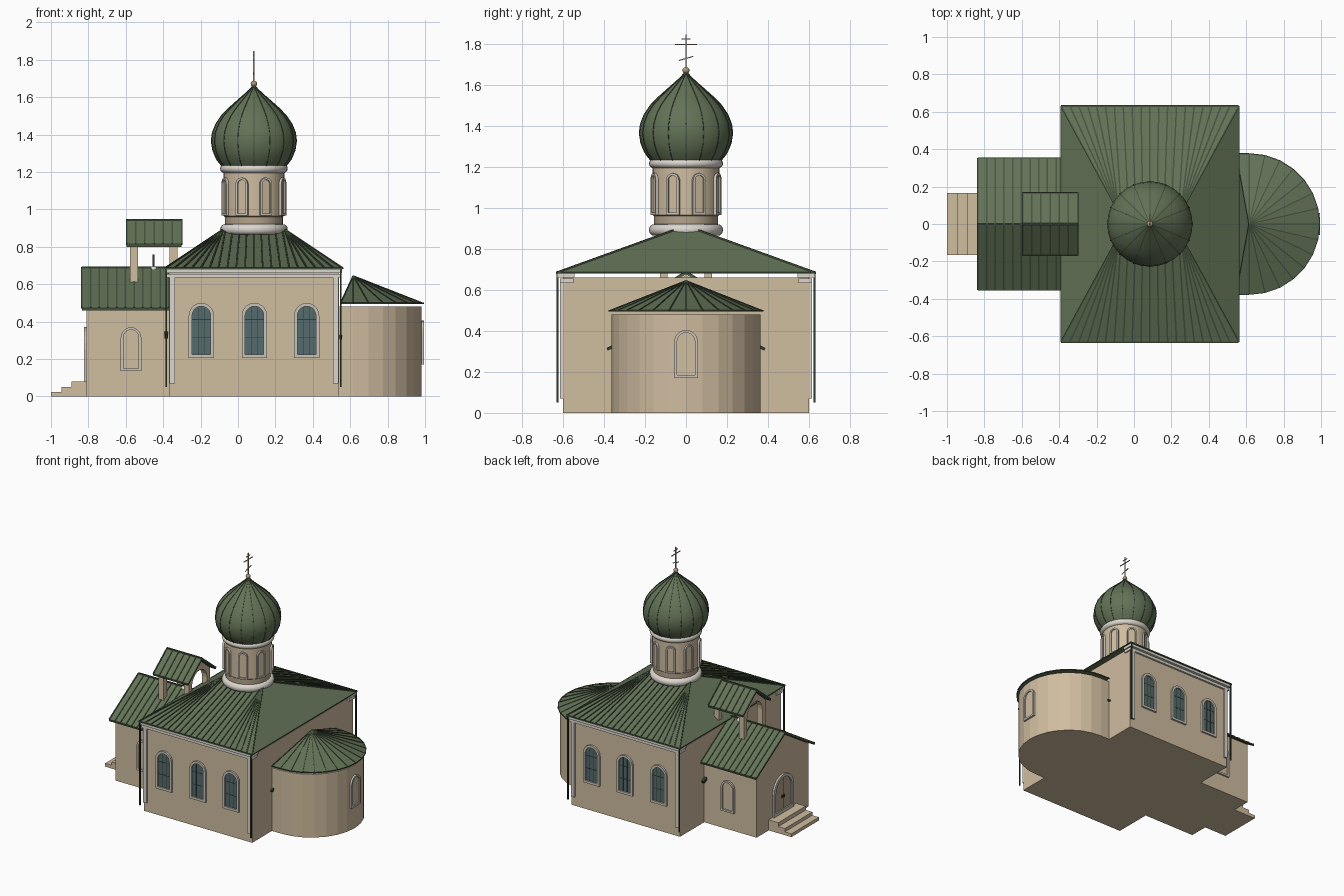
import bpy, bmesh
from math import sin, cos, pi, radians
from mathutils import Vector as V, Matrix

cube = bpy.data.objects.get("Cube")
if cube:
    bpy.data.objects.remove(cube)


def material(name, rgb):
    m = bpy.data.materials.new(name)
    m.use_nodes = True
    m.diffuse_color = (*rgb, 1)
    m.node_tree.nodes["Principled BSDF"].inputs["Base Color"].default_value = (*rgb, 1)
    return m


GREEN = material("roof green", (0.123, 0.17, 0.094))
SEAM = material("seam green", (0.06, 0.088, 0.05))
DARK = material("pipe dark green", (0.03, 0.048, 0.028))
TAN = material("wall tan", (0.63, 0.508, 0.352))
WHITE = material("trim white", (0.72, 0.68, 0.62))
GREY = material("frame grey", (0.60, 0.56, 0.49))
TEAL = material("glass teal", (0.09, 0.145, 0.15))
TAUPE = material("door taupe", (0.46, 0.37, 0.255))
GOLD = material("cross gold", (0.45, 0.32, 0.19))


def finish(bm, name, mat, smooth=False):
    bmesh.ops.recalc_face_normals(bm, faces=bm.faces)
    me = bpy.data.meshes.new(name)
    bm.to_mesh(me)
    bm.free()
    ob = bpy.data.objects.new(name, me)
    bpy.context.collection.objects.link(ob)
    me.materials.append(mat)
    if smooth:
        bpy.ops.object.select_all(action='DESELECT')
        bpy.context.view_layer.objects.active = ob
        ob.select_set(True)
        bpy.ops.object.shade_smooth_by_angle(angle=radians(40))


def prism(bm, pts, vec):
    """Extrude a closed outline of 3D points along vec."""
    a = [bm.verts.new(p) for p in pts]
    b = [bm.verts.new(V(p) + V(vec)) for p in pts]
    bm.faces.new(a)
    bm.faces.new(b[::-1])
    for i in range(len(a)):
        j = (i + 1) % len(a)
        bm.faces.new((a[i], b[i], b[j], a[j]))


def box(bm, x0, x1, y0, y1, z0, z1):
    prism(bm, [(x0, y0, z0), (x1, y0, z0), (x1, y1, z0), (x0, y1, z0)], (0, 0, z1 - z0))


def bar(bm, p, q, w):
    """Square bar of width w between two points."""
    d = V(q) - V(p)
    m = Matrix.Translation((V(p) + V(q)) / 2) @ d.to_track_quat('Z', 'Y').to_matrix().to_4x4()
    bmesh.ops.create_cube(bm, size=1, matrix=m @ Matrix.Diagonal((w, w, d.length, 1)))


def lathe(name, profile, centre, mat, n=32):
    bm = bmesh.new()
    rings = [[bm.verts.new((centre[0] + r * cos(2 * pi * i / n), centre[1] + r * sin(2 * pi * i / n), z))
              for i in range(n)] for r, z in profile]
    for a, b in zip(rings, rings[1:]):
        for i in range(n):
            j = (i + 1) % n
            bm.faces.new((a[i], a[j], b[j], b[i]))
    bm.faces.new(rings[0])
    bm.faces.new(rings[-1])
    finish(bm, name, mat, True)


def arch(w, h, base=0, n=10):
    """Round-topped outline as (u, v), from bottom right over the top to bottom left."""
    r = w / 2
    top = [(r * cos(pi * i / n), h - r + r * sin(pi * i / n)) for i in range(n + 1)]
    return [(r, base)] + top + [(-r, base)]


def opening(name, origin, normal, w, h, rim, fill, glazed=False):
    """Arched frame with an inset panel on a wall facing normal."""
    nrm = V(normal)
    u = V((0, 0, 1)).cross(nrm)
    at = lambda p, d=0: V(origin) + u * p[0] + V((0, 0, p[1])) + nrm * d
    bm = bmesh.new()
    out, inn = arch(w, h), arch(w - 2 * rim, h - rim, rim)
    for i in range(len(out)):
        j = (i + 1) % len(out)
        prism(bm, [at(out[i]), at(out[j]), at(inn[j]), at(inn[i])], nrm * 0.014)
    finish(bm, name + "_frame", GREY)
    bm = bmesh.new()
    prism(bm, [at(p) for p in inn], nrm * 0.004)
    finish(bm, name + "_panel", fill)
    if glazed:
        bm = bmesh.new()
        half = w / 2 - rim
        for s in (-half / 3, half / 3):
            bar(bm, at((s, rim), 0.004), at((s, h - rim * 1.3), 0.004), 0.003)
        for z in (0.38, 0.7):
            bar(bm, at((-half, h * z), 0.004), at((half, h * z), 0.004), 0.003)
        finish(bm, name + "_glazing_bars", DARK)


# Main hall
bm = bmesh.new()
box(bm, -0.37, 0.54, -0.6, 0.6, 0, 0.66)
finish(bm, "hall_walls", TAN)
bm = bmesh.new()
pipes = bmesh.new()
for s in (-1, 1):
    box(bm, -0.38, 0.55, s * 0.55, s * 0.615, 0.635, 0.655)
    box(bm, -0.385, 0.555, s * 0.545, s * 0.628, 0.66, 0.68)
    for x in (-0.366, 0.508):
        box(bm, x, x + 0.028, s * 0.598, s * 0.615, 0.07, 0.64)
    for x in (-0.383, 0.55):
        bar(pipes, (x, s * 0.628, 0.05), (x, s * 0.628, 0.68), 0.009)
    # Small spouts beside the apse and porch
    bar(pipes, (0.55, s * 0.355, 0.325), (0.55, s * 0.385, 0.31), 0.014)
    bar(pipes, (-0.383, s * 0.3, 0.34), (-0.383, s * 0.345, 0.32), 0.02)
finish(bm, "cornices_and_corner_strips", WHITE)
finish(pipes, "downpipes", DARK)

# Hall hipped roof with fanned seams
CX, EX, EY, TX, TY, ZB, ZT = 0.085, 0.475, 0.63, 0.165, 0.06, 0.684, 0.89
bm = bmesh.new()
signs = [(-1, -1), (1, -1), (1, 1), (-1, 1)]
low = [bm.verts.new((CX + a * EX, b * EY, ZB)) for a, b in signs]
top = [bm.verts.new((CX + a * TX, b * TY, ZT)) for a, b in signs]
bm.faces.new(low)
bm.faces.new(top)
for i in range(4):
    j = (i + 1) % 4
    bm.faces.new((low[i], low[j], top[j], top[i]))
finish(bm, "hall_roof", GREEN)
bm = bmesh.new()
for s in (-1, 1):
    for i in range(21):
        x = -EX + 2 * EX * i / 20
        t = max(-TX, min(TX, x * 0.8))
        bar(bm, (CX + x, s * EY, ZB + 0.002), (CX + t, s * TY, ZT + 0.002), 0.008)
    bar(bm, (CX - EX, s * EY, ZB), (CX + EX, s * EY, ZB), 0.01)
    bar(bm, (CX + s * EX, -EY, ZB), (CX + s * EX, EY, ZB), 0.006)
finish(bm, "hall_roof_seams", SEAM)

for s, side in ((-1, "front"), (1, "back")):
    for i, x in enumerate((-0.196, 0.088, 0.367)):
        opening(f"{side}_window_{i + 1}", (x, s * 0.6, 0.205), (0, s, 0), 0.135, 0.295, 0.018, TEAL, True)
    opening(f"{side}_porch_niche", (-0.572, s * 0.31, 0.135), (0, s, 0), 0.11, 0.235, 0.014, TAN)
opening("apse_niche", (0.98, 0, 0.17), (1, 0, 0), 0.115, 0.235, 0.014, TAN)

# Apse
N, AX = 14, 0.616
arc = lambda r, z: [(AX + r * sin(pi * i / N), -r * cos(pi * i / N), z) for i in range(N + 1)]
bm = bmesh.new()
prism(bm, [(0.53, -0.364, 0)] + arc(0.364, 0) + [(0.53, 0.364, 0)], (0, 0, 0.48))
finish(bm, "apse_walls", TAN)
bm = bmesh.new()
seams = bmesh.new()
rim_pts = [(0.548, -0.375, 0.498)] + arc(0.375, 0.498) + [(0.548, 0.375, 0.498)]
ring = [bm.verts.new(p) for p in rim_pts]
tip = bm.verts.new((AX, 0, 0.645))
bm.faces.new(ring)
for i in range(len(ring)):
    bm.faces.new((ring[i], ring[(i + 1) % len(ring)], tip))
finish(bm, "apse_roof", GREEN)
for p, q in zip(rim_pts, rim_pts[1:]):
    bar(seams, p, q, 0.007)
for p in rim_pts:
    bar(seams, p, (AX, 0, 0.645), 0.006)
finish(seams, "apse_roof_seams", SEAM)


# Gabled roofs of the porch and the belfry
def gable(name, x0, x1, half, eave, ridge, seams):
    t = 0.014
    bm = bmesh.new()
    prism(bm, [(x0, -half, eave), (x0, -half, eave + t), (x0, 0, ridge), (x0, half, eave + t),
               (x0, half, eave), (x0, 0, ridge - t)], (x1 - x0, 0, 0))
    finish(bm, name, GREEN)
    bm = bmesh.new()
    for s in (-1, 1):
        for i in range(seams + 1):
            x = x0 + (x1 - x0) * i / seams
            bar(bm, (x, s * half, eave + t), (x, 0, ridge), 0.008)
        bar(bm, (x0, s * half, eave + 0.007), (x1, s * half, eave + 0.007), 0.01)
    bar(bm, (x0, 0, ridge), (x1, 0, ridge), 0.01)
    finish(bm, name + "_seams", SEAM)


gable("porch_roof", -0.835, -0.37, 0.35, 0.46, 0.69, 10)
gable("belfry_roof", -0.595, -0.302, 0.165, 0.80, 0.945, 6)
bm = bmesh.new()
prism(bm, [(-0.81, -0.31, 0), (-0.81, -0.31, 0.48), (-0.81, 0, 0.672), (-0.81, 0.31, 0.48), (-0.81, 0.31, 0)],
      (0.45, 0, 0))
finish(bm, "porch_walls", TAN)

# Belfry arches and bell
bm = bmesh.new()
for x in (-0.577, -0.365):
    outline = [(0.128, 0.6), (0.128, 0.82), (0, 0.927), (-0.128, 0.82), (-0.128, 0.6)] + arch(0.18, 0.85, 0.6)[::-1]
    prism(bm, [(x, y, z) for y, z in outline], (0.042, 0, 0))
finish(bm, "belfry_arches", TAN)
lathe("bell", [(0.022, 0.678), (0.018, 0.688), (0.008, 0.696)], (-0.452, 0), WHITE, 12)
bm = bmesh.new()
bar(bm, (-0.452, 0, 0.69), (-0.452, 0, 0.76), 0.009)
finish(bm, "bell_hanger", DARK)

# Door and steps
opening("door", (-0.81, 0, 0.08), (-1, 0, 0), 0.24, 0.29, 0.024, TAUPE)
bm = bmesh.new()
bar(bm, (-0.814, 0, 0.104), (-0.814, 0, 0.345), 0.005)
for s in (-1, 1):
    bar(bm, (-0.817, s * 0.012, 0.19), (-0.817, s * 0.012, 0.21), 0.008)
finish(bm, "door_split_and_handles", DARK)
bm = bmesh.new()
for x, z in ((-1, 0.025), (-0.945, 0.05), (-0.89, 0.08)):
    box(bm, x, -0.8, -0.165, 0.165, 0, z)
finish(bm, "entrance_steps", TAN)

# Drum with base band, rings and niches
C = (CX, 0)
lathe("drum_base", [(0.155, 0.88), (0.155, 0.965)], C, TAUPE)
lathe("drum", [(0.155, 0.96), (0.163, 0.966), (0.163, 1.21)], C, TAN)
for name, z, h in (("lower_ring", 0.893, 0.028), ("upper_ring", 1.218, 0.024)):
    lathe(name, [(0.155 + 0.026 * cos(a), z + h * sin(a)) for a in (pi * (i / 8 - 0.5) for i in range(9))], C, WHITE)
for i in range(8):
    a = pi * (i + 0.5) / 4
    opening(f"drum_niche_{i + 1}", (CX + 0.16 * cos(a), 0.16 * sin(a), 0.967), (cos(a), sin(a), 0),
            0.068, 0.203, 0.011, TAN)

# Onion dome with seams
onion = [(0.17, 1.23), (0.2, 1.268), (0.22, 1.316), (0.228, 1.366), (0.222, 1.411), (0.204, 1.456), (0.174, 1.501),
         (0.135, 1.541), (0.09, 1.581), (0.05, 1.616), (0.022, 1.642), (0.006, 1.662)]
lathe("onion_dome", onion, C, GREEN)
bm = bmesh.new()
for i in range(16):
    a = pi * i / 8
    pts = [(CX + r * cos(a), r * sin(a), z) for r, z in onion]
    for p, q in zip(pts, pts[1:]):
        bar(bm, p, q, 0.005)
finish(bm, "dome_seams", SEAM)

# Finial and cross
lathe("finial_ball", [(0.001 + 0.016 * sin(pi * i / 8), 1.672 - 0.016 * cos(pi * i / 8)) for i in range(9)], C, GOLD, 16)
bm = bmesh.new()
bar(bm, (CX, 0, 1.67), (CX, 0, 1.848), 0.007)
for y, z, dz in ((0.053, 1.798, 0), (0.023, 1.826, 0), (0.035, 1.73, 0.01)):
    bar(bm, (CX, -y, z - dz), (CX, y, z + dz), 0.005)
finish(bm, "cross", GOLD)
